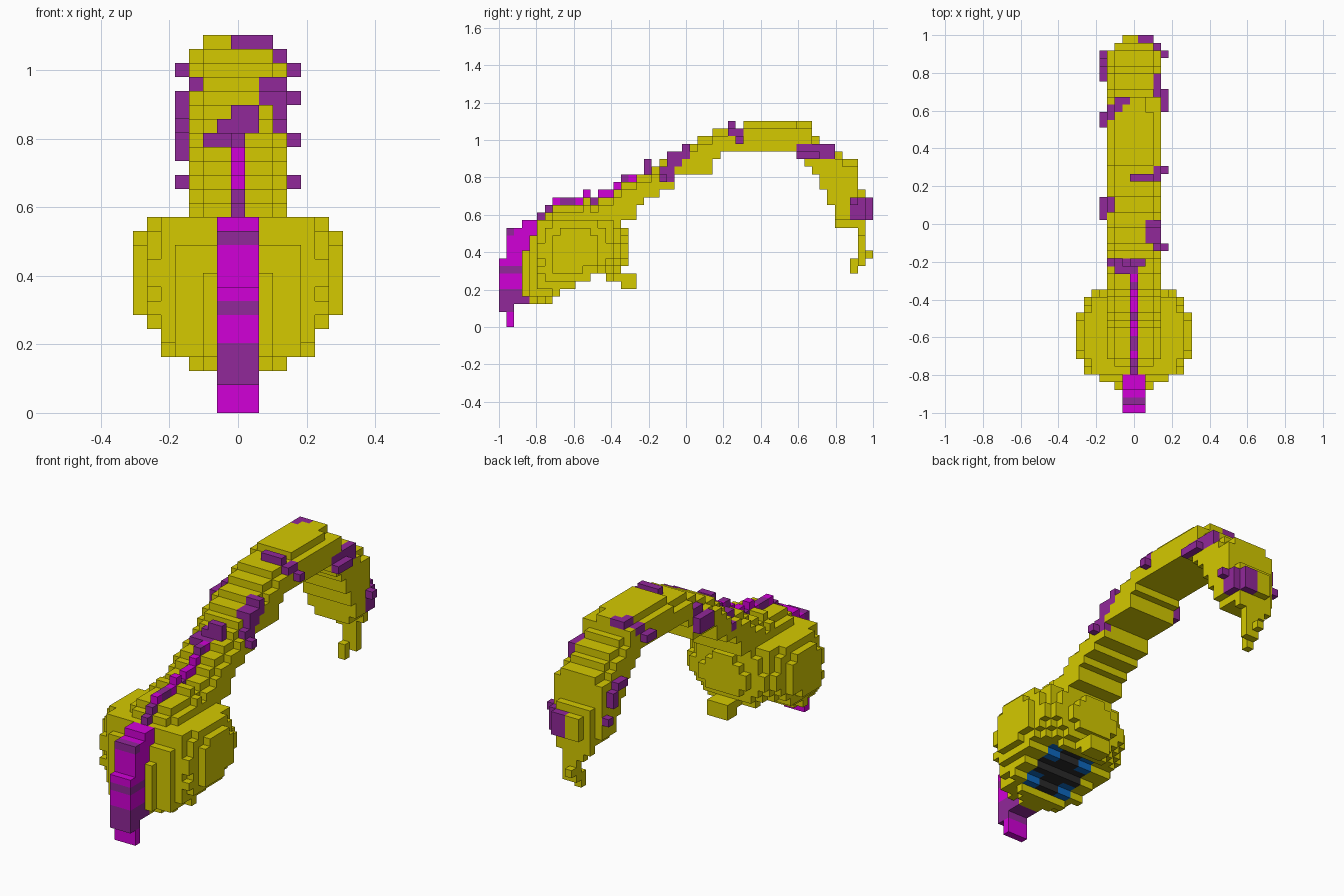
import bpy, bmesh
from mathutils import Vector

cube = bpy.data.objects.get("Cube")
if cube:
    bpy.data.objects.remove(cube)

V = 2 / 49  # block size


def material(name, rgb):
    m = bpy.data.materials.new(name)
    m.use_nodes = True
    m.diffuse_color = (*rgb, 1)
    m.node_tree.nodes["Principled BSDF"].inputs["Base Color"].default_value = (*rgb, 1)
    return m


MATS = {
    "yellow": material("yellow", (0.66, 0.585, 0.0)),
    "magenta": material("magenta", (0.64, 0.0, 0.68)),
    "purple": material("purple", (0.283, 0.021, 0.32)),
    "blue": material("blue", (0.004, 0.14, 0.52)),
    "black": material("black", (0.023, 0.023, 0.024)),
}
blocks = {}  # (x, y, z) block -> (part, colour)


def fill(x0, x1, y0, y1, z0, z1, part, colour):
    for x in range(x0, x1 + 1):
        for y in range(y0, y1 + 1):
            for z in range(z0, z1 + 1):
                blocks[x, y, z] = (part, colour)


# Rounded body, leaning forward at its sloping underside
FLOOR = dict(zip(range(3, 17), [3, 3, 3, 3, 4, 5, 5, 6, 6, 7, 7, 6, 6, 7]))
for y in range(3, 17):
    for z in range(FLOOR[y], 14):
        yc = 9.5 + 0.6 * min(0, z - 8)
        half = min({3: 2 if z < 10 else 1, 4: 4 if z < 12 else 1}.get(y, 7), 5 if z < 6 else 7)
        for x in range(-half, half + 1):
            r = (abs(x) / 7.6) ** 2.2 + (abs(y - yc) / 7) ** 2.2 + (abs(z - 9.5) / 7) ** 2.2
            if r <= 1:
                blocks[x, y, z] = ("body", "yellow")

# Small lobe under the back of the body
fill(-1, 1, 15, 15, 6, 7, "body", "yellow")
fill(-1, 1, 16, 17, 5, 6, "body", "yellow")

# Back ridge leading into the tail, with a thin crest line on it
RIDGE = [15, 16, 17, 17, 17, 17, 18, 17, 18, 18, 19, 20, 20]
for y, top in enumerate(RIDGE, 5):
    low = 11 if y < 16 else 14
    fill(-3, 3, y, y, low, top - 3, "body", "yellow")
    fill(-2, 2, y, y, low, top - 2, "body", "yellow")
    colour = "purple" if y in (5, 6, 8, 9, 12, 16) else "magenta"
    fill(0, 0, y, y, top - 1, top - 1, "crest", colour)

# Arched tail: bottom and top level of each slice
TAIL = [(16, 19), (16, 20), (17, 20), (17, 21), (18, 22), (18, 23), (20, 23), (20, 24),
        (20, 24), (20, 25), (20, 25), (22, 26), (23, 26), (23, 26), (23, 26)]
TAIL += [(23, 27)] * 7 + [(22, 27), (21, 27), (20, 25), (18, 24), (16, 24),
                          (13, 23), (13, 22), (13, 22), (11, 18), (14, 17)]
for y, (low, top) in enumerate(TAIL, 17):
    for z in range(low, top):
        w = 2 if z == top - 1 or z < 14 else 3
        w = min(w, {47: 2, 48: 1}.get(y, 3), 1 if z < 12 or (z == 26 and y > 38) else 3)
        fill(-w, w, y, y, z, z, "tail", "yellow")

# Crooked tail tip
for box in [(0, 0, 46, 46, 7, 8), (0, 1, 47, 47, 8, 10), (0, 0, 48, 48, 9, 9)]:
    fill(*box, "tail", "yellow")

# Wide front crest with horizontal bands
for y, (low, top) in enumerate([(2, 9), (0, 13), (3, 13), (3, 14), (11, 14)]):
    for z in range(low, top):
        banded = z in (2, 3, 4, 7) or (z == 12 and y == 1)
        fill(-1, 1, y, y, z, z, "crest", "purple" if banded else "magenta")

# Dark panel with blue corners on the underside
for y in range(7, 13):
    for x in range(-3, 4):
        blue = abs(x) >= 2 and y in (7, 8, 11, 12)
        fill(x, x, y, y, FLOOR[y], FLOOR[y], "belly_panel", "blue" if blue else "black")

# Purple vine winding around the tail
VINE = [
    (-2, 0, 18, 18, 19, 19), (-3, -3, 19, 19, 18, 18), (-2, -2, 19, 19, 19, 19),
    (-1, 0, 19, 19, 20, 20), (0, 1, 19, 19, 20, 21), (4, 4, 21, 21, 19, 19),
    (3, 3, 21, 22, 19, 20), (2, 3, 22, 23, 21, 22), (2, 3, 24, 24, 22, 23),
    (0, 2, 30, 30, 26, 26), (2, 3, 30, 30, 25, 25), (3, 3, 31, 31, 24, 25),
    (4, 4, 31, 31, 24, 24), (3, 3, 39, 43, 23, 23), (4, 4, 39, 41, 22, 22),
    (3, 3, 41, 43, 22, 22), (4, 4, 46, 46, 16, 16), (3, 3, 46, 47, 14, 16),
    (1, 2, 48, 48, 14, 16), (-4, -4, 25, 27, 21, 22), (-3, -3, 26, 27, 23, 23),
    (-4, -4, 37, 38, 24, 24), (-3, -3, 38, 39, 25, 25), (-2, -2, 39, 40, 26, 26),
]
VINE += [(-1, -1, 40, 40, 26, 26), (-4, -4, 43, 44, 20, 20),
         (-4, -4, 45, 45, 18, 19), (-4, -4, 46, 46, 16, 16)]
for box in VINE:
    fill(*box, "tail_vine", "purple")


# Turn the blocks of each part into a mesh of its exposed faces
def build(part):
    bm, verts = bmesh.new(), {}
    slots = sorted({c for p, c in blocks.values() if p == part})

    def vert(p):
        key = tuple(round(2 * c) for c in p)
        if key not in verts:
            verts[key] = bm.verts.new((p[0] * V, (p[1] + 0.5) * V - 1, (p[2] + 0.5) * V))
        return verts[key]

    for cell, (p, colour) in blocks.items():
        if p != part:
            continue
        c = Vector(cell)
        for axis in range(3):
            for s in (-1, 1):
                n = Vector((0, 0, 0))
                n[axis] = s
                if tuple(int(i) for i in c + n) in blocks:
                    continue
                u = Vector((0, 0, 0))
                u[(axis + 1) % 3] = 0.5
                w = n.cross(u)
                mid = c + n * 0.5
                f = bm.faces.new([vert(mid + q) for q in (-u - w, u - w, u + w, w - u)])
                f.material_index = slots.index(colour)
    mesh = bpy.data.meshes.new(part)
    bm.to_mesh(mesh)
    bm.free()
    for colour in slots:
        mesh.materials.append(MATS[colour])
    bpy.context.collection.objects.link(bpy.data.objects.new(part, mesh))


for part in ("body", "tail", "crest", "belly_panel", "tail_vine"):
    build(part)
